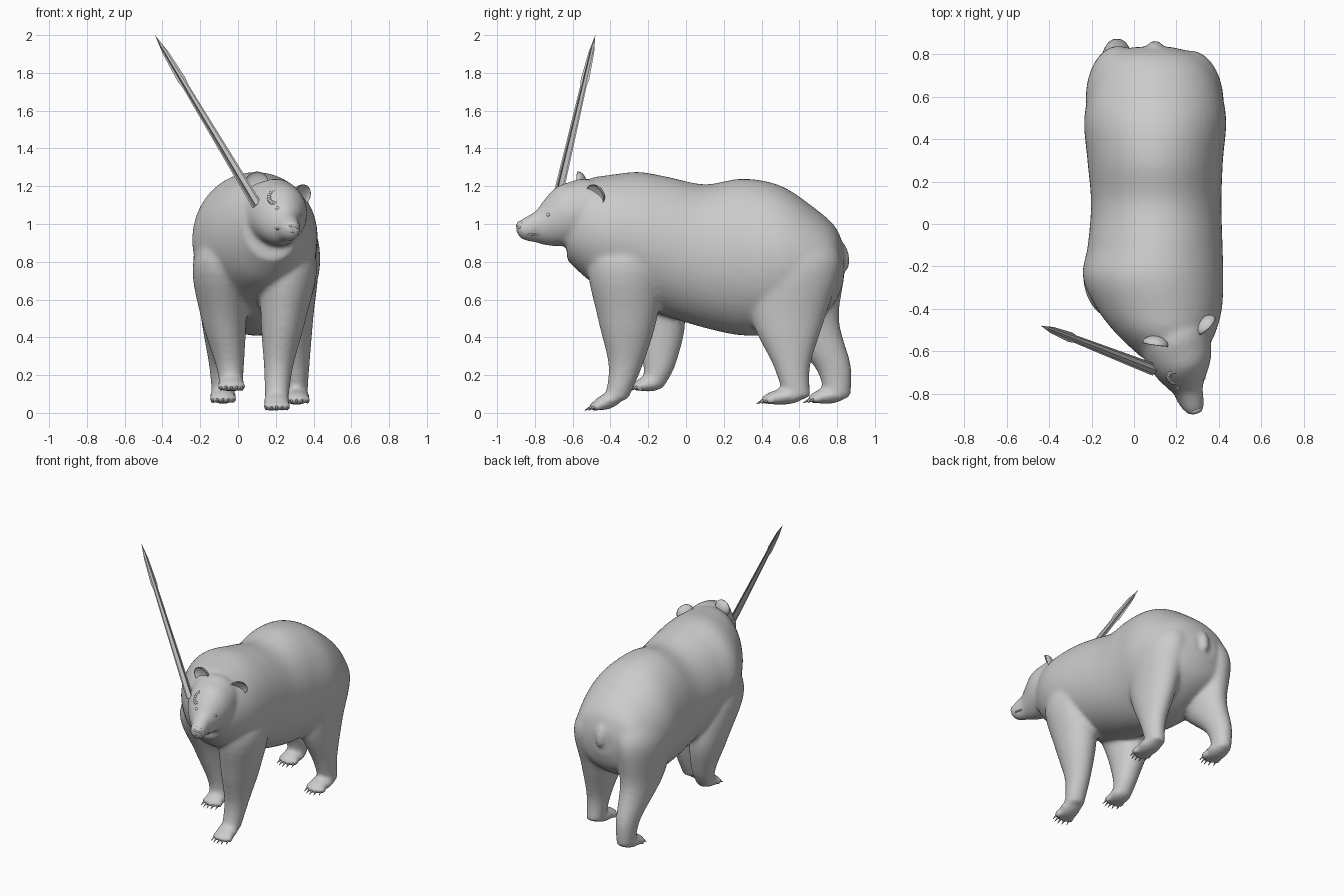
import bpy, bmesh
from math import cos, sin, pi, radians
from mathutils import Matrix, Vector

if "Cube" in bpy.data.objects:
    bpy.data.objects.remove(bpy.data.objects["Cube"])

I4 = Matrix()
move = Matrix.Translation
HEAD = move((0.20, -0.56, 1.07)) @ Matrix.Rotation(radians(20), 4, 'Z') @ Matrix.Rotation(radians(15), 4, 'Y')


def aim(origin, direction):
    return move(origin) @ direction.to_track_quat('Z', 'Y').to_matrix().to_4x4()


def finish(bm, name, smooth=True, matrix=I4):
    me = bpy.data.meshes.new(name)
    bmesh.ops.recalc_face_normals(bm, faces=bm.faces)
    for f in bm.faces:
        f.smooth = smooth
    bm.to_mesh(me)
    bm.free()
    ob = bpy.data.objects.new(name, me)
    bpy.context.collection.objects.link(ob)
    ob.matrix_world = matrix
    return ob


def spline(rows, steps=5):
    """Catmull-Rom interpolation of section rows."""
    out, last = [], len(rows) - 1
    for i in range(last):
        p = [rows[max(0, min(last, i + k))] for k in (-1, 0, 1, 2)]
        for s in range(steps):
            t = s / steps
            out.append([b + t / 2 * (c - a + t * (2 * a - 5 * b + 4 * c - d + t * (3 * b - a - 3 * c + d)))
                        for a, b, c, d in zip(*p)])
    return out + [rows[-1]]


def loft(bm, rows, axis, mat=I4, n=48):
    """Closed tube of ellipses; row = centre x, y, z, two radii."""
    rings = []
    for x, y, z, ra, rb in spline(rows):
        ring = []
        for k in range(n):
            u, v = ra * cos(2 * pi * k / n), rb * sin(2 * pi * k / n)
            co = (x + u, y, z + v) if axis == 'Y' else (x + u, y + v, z)
            ring.append(bm.verts.new(mat @ Vector(co)))
        rings.append(ring)
    for r, q in zip(rings, rings[1:]):
        for k in range(n):
            bm.faces.new((r[k], r[(k + 1) % n], q[(k + 1) % n], q[k]))
    bm.faces.new(rings[0])
    bm.faces.new(rings[-1])


def ellipsoid(bm, centre, radii, mat=I4, pitch=0):
    m = mat @ move(centre) @ Matrix.Rotation(radians(pitch), 4, 'X') @ Matrix.Diagonal((*radii, 1))
    return bmesh.ops.create_uvsphere(bm, u_segments=24, v_segments=16, radius=1, matrix=m)['verts']


def leg(bm, name, path, radii, paw, length, pitch):
    """Leg from ankle to shoulder or hip, with paw, toes and claws."""
    loft(bm, [(*p, *r) for p, r in zip(path, radii)], 'Z')
    ellipsoid(bm, paw, (.07, length, .042), pitch=pitch)
    claws = bmesh.new()
    for i in range(-2, 3):
        toe = Vector(paw) + Vector((i * .028, -length * (.85 - .06 * i * i), -.012 - pitch * .0008))
        ellipsoid(bm, toe, (.019, .03, .024))
        m = aim(toe + Vector((0, -.03, -.01)), Vector((i * .08, -1, -.55)))
        bmesh.ops.create_cone(claws, cap_ends=True, segments=8, radius1=.009, radius2=.001, depth=.045, matrix=m)
    finish(claws, name + "_claws")


# Torso and neck
bm = bmesh.new()
loft(bm, [(.09, .835, .79, .09, .09), (.09, .79, .785, .23, .20), (.10, .68, .79, .295, .295),
          (.10, .50, .813, .335, .39), (.10, .30, .825, .32, .415), (.105, .10, .83, .308, .38),
          (.10, -.10, .88, .318, .37), (.09, -.25, .92, .332, .355), (.12, -.40, .95, .295, .31),
          (.15, -.52, .972, .232, .265), (.18, -.63, .985, .145, .175)], 'Y')

# Head, along its own turned and tilted axis
loft(bm, [(0, .15, -.05, .165, .18), (0, .03, -.015, .168, .185), (0, -.06, -.018, .156, .17),
          (0, -.13, -.032, .132, .158), (0, -.19, -.06, .095, .125), (0, -.24, -.086, .066, .086),
          (0, -.31, -.10, .052, .058), (0, -.345, -.095, .034, .03)], 'Y', HEAD)

# Legs
front = [(.062, .062), (.078, .09), (.12, .157), (.15, .20), (.09, .13)]
back = [(.057, .07), (.073, .098), (.115, .195), (.156, .25), (.11, .17)]
leg(bm, "front_left", [(.205, -.37, .07), (.215, -.32, .25), (.24, -.31, .5), (.267, -.32, .8), (.2, -.29, 1.05)],
    front, (.205, -.415, .062), .085, 20)
leg(bm, "front_right", [(-.037, -.165, .16), (-.045, -.14, .27), (-.075, -.16, .5), (-.088, -.25, .8),
                        (-.02, -.25, 1.05)], front, (-.035, -.19, .155), .085, 5)
leg(bm, "back_left", [(.31, .59, .08), (.305, .56, .25), (.283, .54, .5), (.265, .57, .8), (.21, .56, 1.0)],
    back, (.31, .52, .085), .115, 5)
leg(bm, "back_right", [(-.08, .80, .08), (-.08, .775, .25), (-.08, .615, .5), (-.07, .59, .8), (-.02, .57, 1.0)],
    back, (-.08, .755, .09), .10, 5)

# Tail, then fuse everything into one smooth skin
ellipsoid(bm, (.10, .838, .825), (.035, .027, .075), pitch=8)
body = finish(bm, "bear_body")
fuse = body.modifiers.new("fuse", 'REMESH')
fuse.mode, fuse.voxel_size, fuse.use_smooth_shade = 'VOXEL', .013, True
soften = body.modifiers.new("soften", 'SMOOTH')
soften.factor, soften.iterations = .5, 10

# Cupped ears
for side, label in ((1, "left"), (-1, "right")):
    bm = bmesh.new()
    for v in ellipsoid(bm, (0, 0, 0), (.062, .042, .055)):
        if v.co.y < 0:
            v.co.y *= -.45
    finish(bm, label + "_ear", matrix=HEAD @ move((side * .133, .025, .122))
           @ Matrix.Rotation(side * .4, 4, 'Y') @ Matrix.Rotation(side * .5, 4, 'Z'))

# Eyes, nose pad and nostrils
eyes, nose = bmesh.new(), bmesh.new()
ellipsoid(nose, (0, -.33, -.08), (.03, .018, .022), HEAD)
for s in (-1, 1):
    ellipsoid(eyes, (s * .062, -.2, -.005), (.014, .012, .011), HEAD)
    ellipsoid(nose, (s * .017, -.338, -.085), (.011, .009, .009), HEAD)
finish(eyes, "eyes")
finish(nose, "nose")

# Lip line
lip = bpy.data.curves.new("mouth", 'CURVE')
lip.dimensions, lip.bevel_depth = '3D', .005
line = lip.splines.new('POLY')
line.points.add(12)
for k, p in enumerate(line.points):
    a = (k - 6) * pi / 12
    p.co = (*(HEAD @ Vector((.06 * sin(a), -.235 - .105 * cos(a), -.115))), 1)
bpy.context.collection.objects.link(bpy.data.objects.new("mouth", lip))

# Ring-shaped scar on the forehead
bm = bmesh.new()
for k in range(16):
    a = 2 * pi * k / 16
    ellipsoid(bm, (.19 + .026 * cos(a), -.722 + .026 * sin(a), 1.14 + .03 * sin(a)), (.011, .011, .011))
finish(bm, "forehead_scar")

# Spear: crossed flat vanes around a square shaft
base, tip = Vector((.10, -.69, 1.10)), Vector((-.44, -.48, 2.0))
L = (tip - base).length
bm = bmesh.new()
bmesh.ops.create_cone(bm, cap_ends=True, segments=4, radius1=.02, radius2=.008, depth=L * .95,
                      matrix=move((0, 0, L * .475)))
vane = [(.028, 0), (.028, .06), (.018, .7), (.024, .74), (.016, .9)]
outline = vane + [(0, 1)] + [(-r, z) for r, z in reversed(vane)]
for ang in (0, pi / 2):
    bm.faces.new([bm.verts.new((r * cos(ang), r * sin(ang), z * L)) for r, z in outline])
finish(bm, "spear", smooth=False, matrix=aim(base, tip - base))
